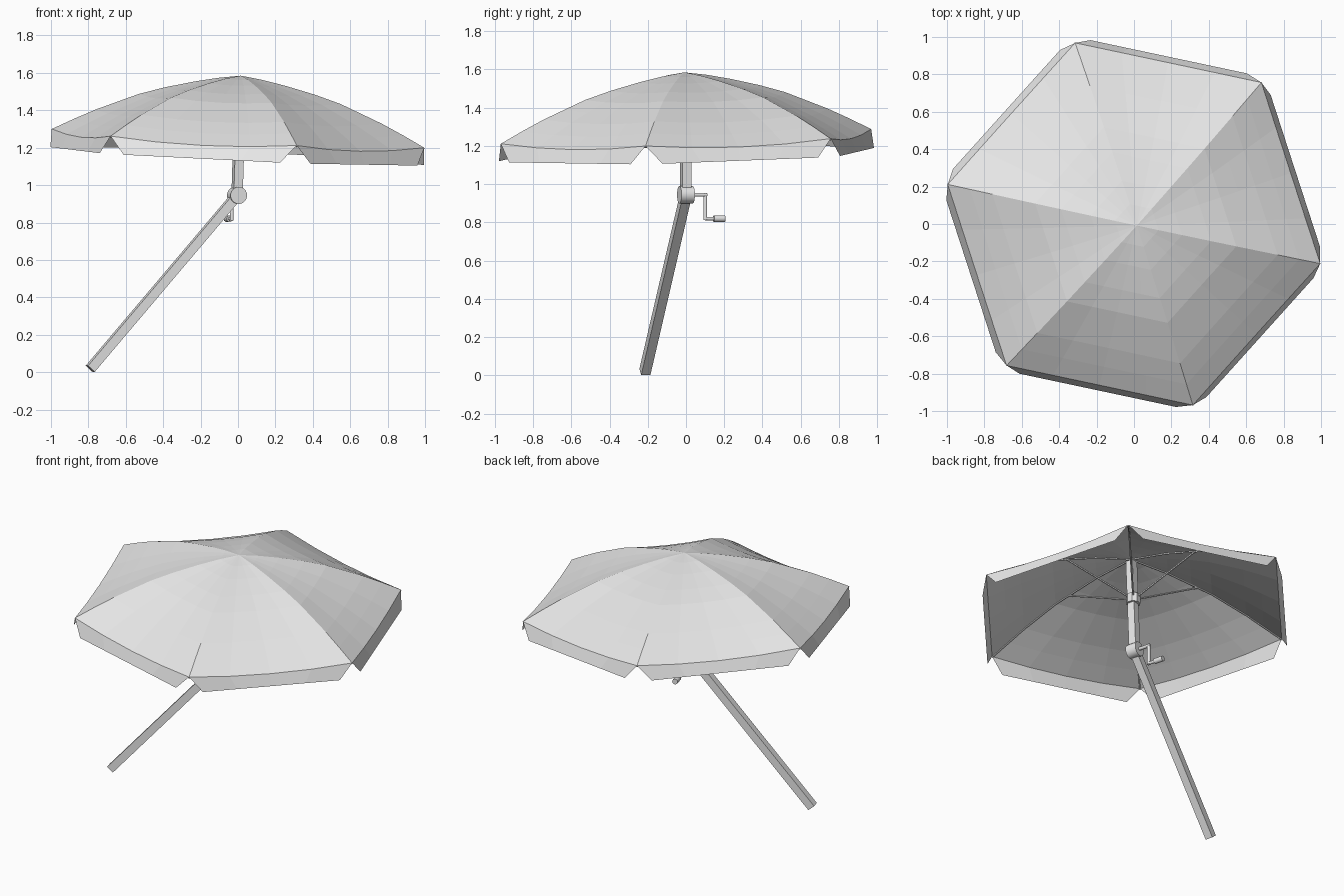
import bpy, bmesh, math
from mathutils import Vector, Matrix

if "Cube" in bpy.data.objects:
    bpy.data.objects.remove(bpy.data.objects["Cube"])

grey = bpy.data.materials.new("light_grey")
grey.diffuse_color = (0.8, 0.8, 0.8, 1)
grey.use_nodes = True
grey.node_tree.nodes["Principled BSDF"].inputs["Base Color"].default_value = grey.diffuse_color

HINGE_ANGLE = math.radians(15.2)
HINGE = Vector((-math.sin(HINGE_ANGLE), math.cos(HINGE_ANGLE), 0))
ELBOW = Vector((-0.005, 0, 0.945))
RIM = 1.018          # canopy corner radius
PROFILE = [(0, .335), (.12, .318), (.25, .292), (.41, .253), (.55, .211),
           (.67, .162), (.78, .117), (.9, .06), (RIM, 0)]


def tilt(x, y, h):
    """Place a canopy point on the slightly leaning canopy."""
    return Vector((x + .045 * h, y - .025 * h, 1.25 + h - .045 * x + .025 * y))


def finish(name, bm):
    mesh = bpy.data.meshes.new(name)
    bm.to_mesh(mesh)
    bm.free()
    ob = bpy.data.objects.new(name, mesh)
    mesh.materials.append(grey)
    bpy.context.collection.objects.link(ob)
    return ob


def add_rod(bm, a, b, radius, sides=8, side_axis=None):
    """Add a prism from a to b; side_axis fixes which way its flats point."""
    a, b = Vector(a), Vector(b)
    z = (b - a).normalized()
    ref = side_axis or (Vector((1, 0, 0)) if abs(z.x) < .8 else Vector((0, 1, 0)))
    x = (ref - z * ref.dot(z)).normalized()
    y = z.cross(x)
    rot = Matrix((x, y, z)).transposed().to_4x4()
    turn = Matrix.Rotation(math.pi / sides, 4, 'Z')
    bmesh.ops.create_cone(bm, cap_ends=True, segments=sides, radius1=radius,
                          radius2=radius, depth=(b - a).length,
                          matrix=Matrix.Translation((a + b) / 2) @ rot @ turn)


def rod(name, a, b, radius, sides=8, side_axis=None, smooth=False):
    bm = bmesh.new()
    add_rod(bm, a, b, radius, sides, side_axis)
    ob = finish(name, bm)
    if smooth:
        for p in ob.data.polygons:
            p.use_smooth = len(p.vertices) == 4
    return ob


def corner(k):
    a = math.radians(-12 + 60 * k)
    return Vector((math.cos(a), math.sin(a)))


# Canopy: six sagging panels, each ending in a hanging flap
COLS = 4
bm = bmesh.new()
for k in range(6):
    c0, c1 = corner(k), corner(k + 1)
    rows = []
    for r, h in PROFILE[1:]:
        row = []
        for j in range(COLS + 1):
            t = j / COLS
            p = c0.lerp(c1, t) * r
            sag = .025 * 4 * t * (1 - t) * r / RIM
            row.append(bm.verts.new(tilt(p.x, p.y, h - sag)))
        rows.append(row)
    # flap hem, pulled in from the corners and flared outward
    out = (c0 + c1).normalized() * .03
    hem = []
    for j in range(COLS + 1):
        t = .08 + .84 * j / COLS
        p = c0.lerp(c1, t) * RIM + out
        hem.append(bm.verts.new(tilt(p.x, p.y, -.095)))
    rows.append(hem)
    apex = bm.verts.new(tilt(0, 0, PROFILE[0][1]))
    for j in range(COLS):
        bm.faces.new((apex, rows[0][j], rows[0][j + 1]))
        for u, v in zip(rows, rows[1:]):
            bm.faces.new((u[j], v[j], v[j + 1], u[j + 1]))
bmesh.ops.remove_doubles(bm, verts=bm.verts, dist=.0005)
finish("canopy", bm)

# Ribs under the seams
bm = bmesh.new()
for k in range(6):
    c = corner(k)
    pts = [tilt(c.x * r, c.y * r, h - .006) for r, h in PROFILE[::2]]
    for a, b in zip(pts, pts[1:]):
        add_rod(bm, a, b, .005, 4)
finish("ribs", bm)

# Struts from the sliding runner to the ribs
runner = Vector((.003, -.002, 1.30))
bm = bmesh.new()
for k in range(6):
    c = corner(k)
    add_rod(bm, runner, tilt(c.x * .45, c.y * .45, .232), .006, 6)
finish("struts", bm)
rod("runner", runner - Vector((0, 0, .03)), runner + Vector((0, 0, .03)), .043, 8, HINGE)

# Square poles
rod("upper_pole", ELBOW, tilt(0, 0, .315), .035, 4, HINGE)
rod("lower_pole", (-.79, -.215, .018), ELBOW, .035, 4, HINGE)

# Tilting joint
rod("elbow_joint", ELBOW - HINGE * .036, ELBOW + HINGE * .036, .046, 16, smooth=True)

# Crank with handle
c1 = ELBOW + HINGE * .105
c2 = c1 - Vector((0, 0, .125))
rod("crank_shaft", ELBOW, c1 + HINGE * .008, .011, 8, smooth=True)
rod("crank_arm", c1 + Vector((0, 0, .008)), c2 - Vector((0, 0, .008)), .010, 8, smooth=True)
rod("crank_pin", c2, c2 + HINGE * .06, .010, 8, smooth=True)
rod("crank_handle", c2 + HINGE * .045, c2 + HINGE * .105, .018, 10, smooth=True)
